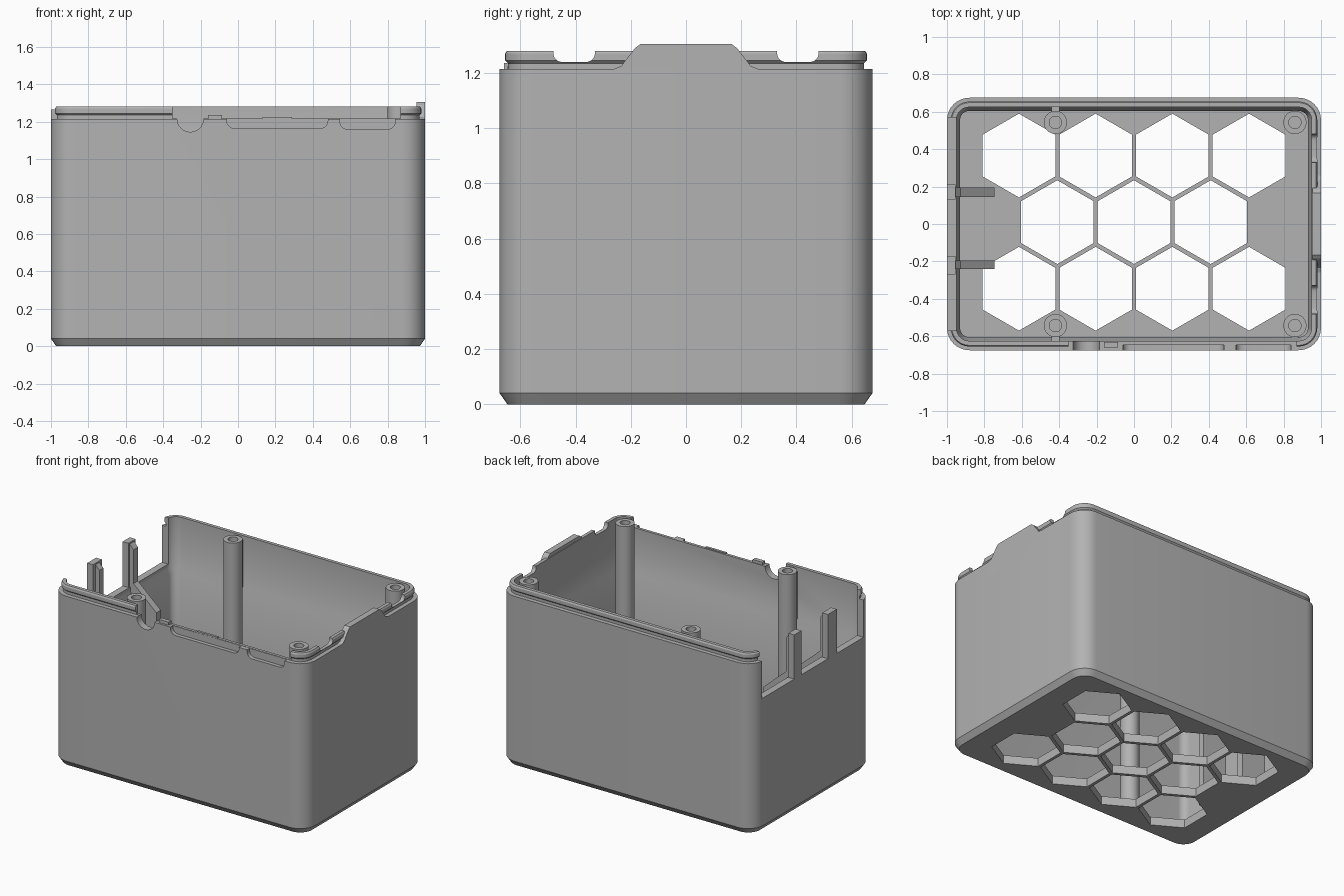
import bpy, bmesh, math

if "Cube" in bpy.data.objects:
    bpy.data.objects.remove(bpy.data.objects["Cube"])

gray = bpy.data.materials.new("plain_gray")
gray.use_nodes = True
COLOR = (0.45, 0.45, 0.45, 1)
gray.diffuse_color = COLOR
gray.node_tree.nodes["Principled BSDF"].inputs["Base Color"].default_value = COLOR

HX, HY = 1.0, 0.675
RIM = 1.215
LIP = 1.28


def loft(name, rings):
    """Closed solid through rings of equal point count."""
    bm = bmesh.new()
    loops = [[bm.verts.new(p) for p in ring] for ring in rings]
    n = len(loops[0])
    for a, b in zip(loops, loops[1:]):
        for i in range(n):
            j = (i + 1) % n
            bm.faces.new((a[i], a[j], b[j], b[i]))
    bm.faces.new(loops[0][::-1])
    bm.faces.new(loops[-1])
    bmesh.ops.recalc_face_normals(bm, faces=bm.faces)
    me = bpy.data.meshes.new(name)
    bm.to_mesh(me)
    bm.free()
    me.materials.append(gray)
    ob = bpy.data.objects.new(name, me)
    bpy.context.collection.objects.link(ob)
    return ob


def prism(name, pts, axis, lo, hi):
    """Extrude a 2D outline along x, y or z."""
    place = {"x": lambda p, d: (d, p[0], p[1]),
             "y": lambda p, d: (p[0], d, p[1]),
             "z": lambda p, d: (p[0], p[1], d)}[axis]
    return loft(name, [[place(p, d) for p in pts] for d in (lo, hi)])


def rect(a0, a1, b0, b1):
    return [(a0, b0), (a1, b0), (a1, b1), (a0, b1)]


def circle(cx, cy, r, n, turn=0.0):
    return [(cx + r * math.cos(turn + math.tau * i / n),
             cy + r * math.sin(turn + math.tau * i / n)) for i in range(n)]


def slot(a0, a1, b0, b1, r):
    """Outline open at the top with rounded lower corners."""
    arc = [math.pi / 2 * i / 5 for i in range(6)]
    left = [(a0 + r - r * math.cos(t), b0 + r - r * math.sin(t)) for t in arc]
    right = [(a1 - r + r * math.sin(t), b0 + r - r * math.cos(t)) for t in arc]
    return [(a0, b1)] + left + right + [(a1, b1)]


def round_ring(inset, z, radius=0.12, steps=8):
    r = radius - inset
    pts = []
    for k, (sx, sy) in enumerate([(1, 1), (-1, 1), (-1, -1), (1, -1)]):
        for i in range(steps + 1):
            t = math.pi / 2 * (k + i / steps)
            pts.append((sx * (HX - radius) + r * math.cos(t),
                        sy * (HY - radius) + r * math.sin(t), z))
    return pts


def cut(target, cutter):
    cutter.hide_render = True
    mod = target.modifiers.new("cut", "BOOLEAN")
    mod.operation = "DIFFERENCE"
    mod.solver = "EXACT"
    mod.object = cutter
    bpy.context.view_layer.objects.active = target
    bpy.ops.object.modifier_apply(modifier=mod.name)
    bpy.data.objects.remove(cutter)


def smooth(ob):
    bpy.ops.object.select_all(action="DESELECT")
    ob.select_set(True)
    bpy.context.view_layer.objects.active = ob
    bpy.ops.object.shade_smooth_by_angle(angle=math.radians(30))


# Hollow case with grooved lip and stepped inner wall
profile = [(0.028, 0), (0, 0.04), (0, RIM), (0.03, RIM), (0.03, 1.235),
           (0.02, 1.245), (0.02, 1.27), (0.026, LIP), (0.05, LIP),
           (0.05, 0.92), (0.07, 0.88), (0.07, 0.06)]
case = loft("case", [round_ring(i, z) for i, z in profile])

# Honeycomb floor openings
PITCH = 0.41
for row in (-1, 0, 1):
    count = 3 if row == 0 else 4
    for i in range(count):
        x = (i - (count - 1) / 2) * PITCH
        cut(case, prism("hex_cutter",
                        circle(x, 0.01 + row * 0.356, 0.224, 6, math.pi / 6),
                        "z", -0.1, 0.2))

# Left opening in the end wall, and the gap in the front lip
cut(case, prism("end_cutter", rect(-0.57, 0.57, 0.95, 1.5), "x", -1.1, -0.88))
cut(case, prism("front_cutter", rect(-0.35, 0.87, RIM + 0.002, 1.5), "y", -0.8, -0.58))

# Cable notch and shallow port recesses in the front wall
cut(case, prism("notch_cutter", slot(-0.325, -0.185, 1.145, 1.5, 0.069),
                "y", -0.8, -0.58))
for a, b, z in [(-0.06, 0.48, 1.165), (0.545, 0.84, 1.16)]:
    cut(case, prism("port_cutter", slot(a, b, z, 1.5, 0.04), "y", -0.8, -0.648))

# Dips in the lip beside the raised tab
for s in (-1, 1):
    a, b = sorted((s * 0.48, s * 0.33))
    cut(case, prism("dip_cutter", slot(a, b, 1.24, 1.5, 0.03), "x", 0.9, 1.1))
smooth(case)

# Raised tab on the end wall
tab_half = [(0.26, RIM), (0.235, 1.225), (0.185, 1.29), (0.165, 1.305)]
tab = [(-y, z) for y, z in tab_half] + [(y, z) for y, z in reversed(tab_half)]
prism("end_tab", tab + [(0.26, 1.1), (-0.26, 1.1)], "x", 0.955, HX)

# Small front tabs
prism("front_tab", rect(-0.16, -0.085, 1.15, 1.237), "y", -0.66, -0.63)
prism("port_ridge", rect(0.13, 0.29, 1.18, 1.225), "y", -0.647, -0.63)

# Screw posts with pilot holes
for x in (-0.42, 0.86):
    for s in (-1, 1):
        steps = [(0.062, 0.05), (0.062, LIP), (0.033, LIP), (0.033, 0.9)]
        post = loft("screw_post", [[(px, py, z) for px, py in
                                    circle(x, s * 0.543, r, 32)] for r, z in steps])
        smooth(post)
        if x < 0:
            y0, y1 = sorted((s * 0.59, s * 0.63))
            prism("post_web", rect(x - 0.022, x + 0.022, y0, y1), "z", 0.05, 1.25)

# Upright guides with gusset ribs in the open end
gusset = [(-0.96, 1.26), (-0.925, 1.22), (-0.925, 0.98), (-0.745, 0.82),
          (-0.745, 0.05), (-0.96, 0.05)]
for y0, y1, r0, r1 in [(0.13, 0.21, 0.145, 0.195), (-0.27, -0.17, -0.24, -0.195)]:
    prism("guide_post", rect(-HX, -0.955, y0, y1), "z", 0.9, 1.265)
    prism("guide_rib", gusset, "y", r0, r1)
